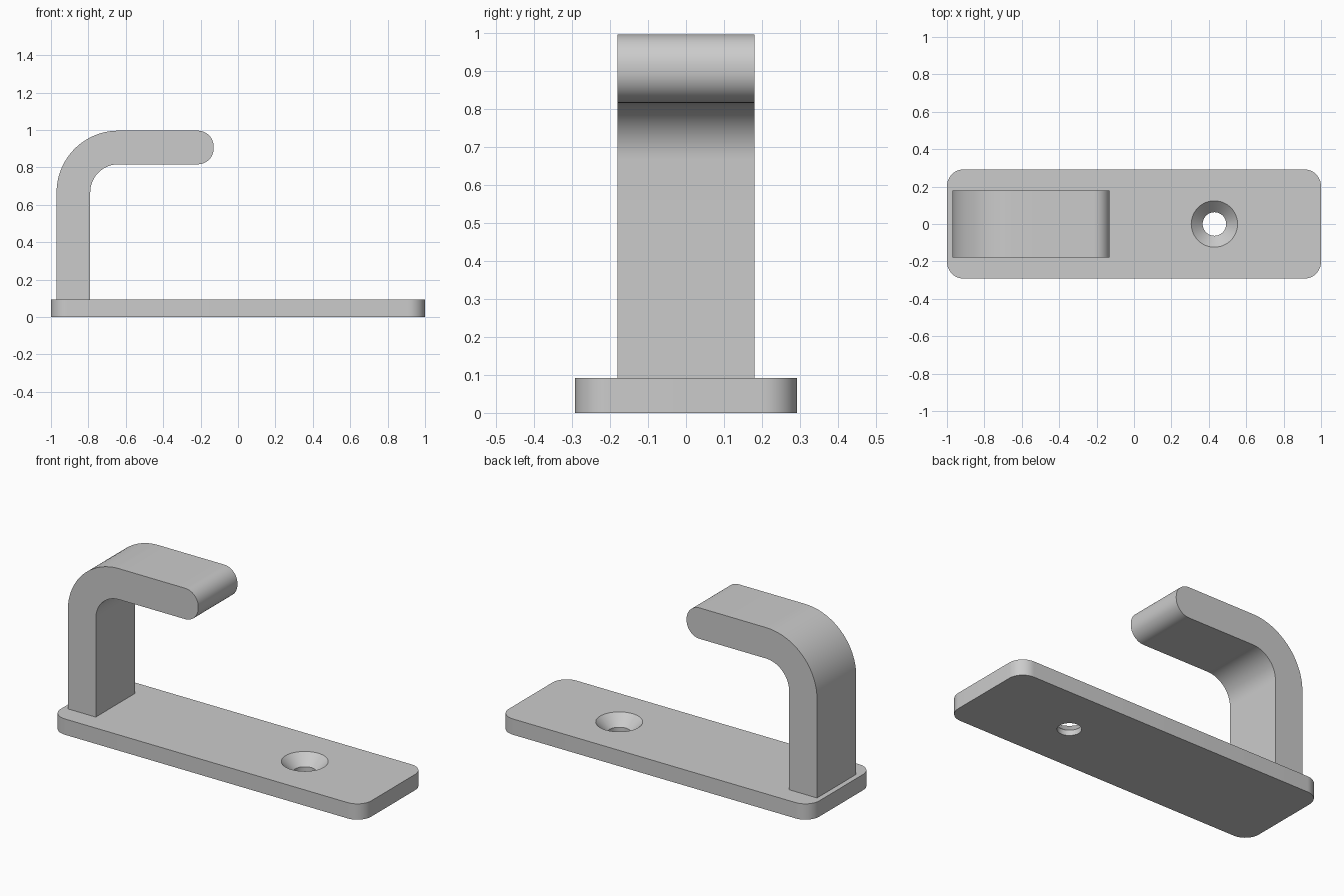
import bpy, bmesh, math
from mathutils import Matrix

if "Cube" in bpy.data.objects:
    bpy.data.objects.remove(bpy.data.objects["Cube"])

metal = bpy.data.materials.new("plain grey metal")
metal.diffuse_color = (0.6, 0.6, 0.6, 1)
metal.use_nodes = True
metal.node_tree.nodes["Principled BSDF"].inputs["Base Color"].default_value = metal.diffuse_color


def arc(cx, cy, r, a0, a1, n=16):
    """Points on an arc, angles in degrees."""
    return [(cx + r * math.cos(math.radians(a0 + (a1 - a0) * i / n)),
             cy + r * math.sin(math.radians(a0 + (a1 - a0) * i / n)))
            for i in range(n + 1)]


def extrude(name, points, vec, place):
    """Extrude a closed profile along vec; place maps 2D points to 3D."""
    bm = bmesh.new()
    face = bm.faces.new([bm.verts.new(place(*p)) for p in points])
    moved = bmesh.ops.extrude_face_region(bm, geom=[face])["geom"]
    bmesh.ops.translate(bm, vec=vec,
                        verts=[v for v in moved if isinstance(v, bmesh.types.BMVert)])
    bmesh.ops.recalc_face_normals(bm, faces=bm.faces)
    return finish(name, bm)


def finish(name, bm):
    mesh = bpy.data.meshes.new(name)
    bm.to_mesh(mesh)
    bm.free()
    obj = bpy.data.objects.new(name, mesh)
    bpy.context.collection.objects.link(obj)
    mesh.materials.append(metal)
    return obj


def smooth(obj):
    bpy.ops.object.select_all(action='DESELECT')
    obj.select_set(True)
    bpy.context.view_layer.objects.active = obj
    bpy.ops.object.shade_smooth_by_angle(angle=math.radians(30))


# Base plate with rounded corners
L, W, T, R = 1.0, 0.292, 0.092, 0.09
outline = []
for sx, sy, a in ((1, 1, 0), (-1, 1, 90), (-1, -1, 180), (1, -1, 270)):
    outline += arc(sx * (L - R), sy * (W - R), R, a, a + 90, 12)
plate = extrude("base_plate", outline, (0, 0, T), lambda x, y: (x, y, 0))

# Countersunk screw hole, turned from a profile and cut from the plate
bore, sink, over = 0.063, 0.124, 0.02
bm = bmesh.new()
profile = [(0, -over), (bore, -over), (bore, T - (sink - bore)),
           (sink, T), (sink, T + over), (0, T + over)]
verts = [bm.verts.new((r, 0, z)) for r, z in profile]
edges = [bm.edges.new(pair) for pair in zip(verts, verts[1:])]
bmesh.ops.spin(bm, geom=verts + edges, cent=(0, 0, 0), axis=(0, 0, 1),
               angle=math.tau, steps=48)
bmesh.ops.remove_doubles(bm, verts=bm.verts, dist=1e-5)
bmesh.ops.recalc_face_normals(bm, faces=bm.faces)
bmesh.ops.transform(bm, matrix=Matrix.Translation((0.43, 0, 0)), verts=bm.verts)
cutter = finish("hole_cutter", bm)
cutter.hide_render = True
cut = plate.modifiers.new("screw hole", 'BOOLEAN')
cut.operation, cut.solver, cut.object = 'DIFFERENCE', 'EXACT', cutter
bpy.context.view_layer.objects.active = plate
bpy.ops.object.modifier_apply(modifier=cut.name)
bpy.data.objects.remove(cutter)
smooth(plate)

# Hook arm: upright, quarter bend and rounded tip
x0, x1, top, low, tip = -0.97, -0.79, 0.996, 0.816, -0.13
outer, inner, nose = 0.33, 0.15, 0.085
cx, cz = x0 + outer, top - outer
side = [(x1, T), (x0, T)]
side += arc(cx, cz, outer, 180, 90, 24)
side += arc(tip - nose, top - nose, nose, 90, 0, 12)
side += arc(tip - nose, low + nose, nose, 0, -90, 12)
side += arc(cx, cz, inner, 90, 180, 24)
hook = extrude("hook_arm", side, (0, 0.36, 0), lambda x, z: (x, -0.18, z))
smooth(hook)
